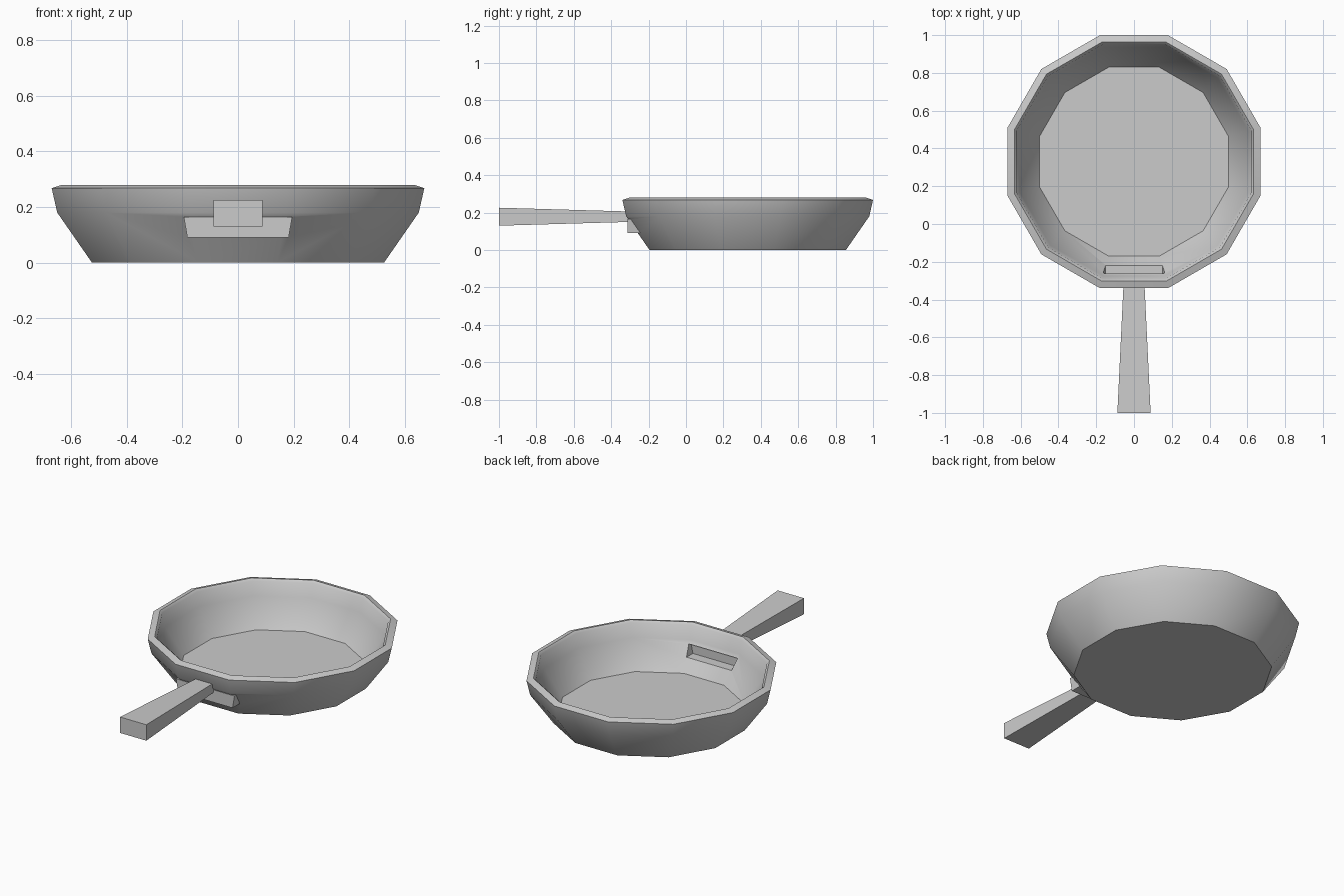
import bpy, bmesh, math

if "Cube" in bpy.data.objects:
    bpy.data.objects.remove(bpy.data.objects["Cube"])

PAN_Y = 0.33   # centre of the bowl
SIDES = 12


def finish(name, bm):
    bmesh.ops.recalc_face_normals(bm, faces=bm.faces)
    me = bpy.data.meshes.new(name)
    bm.to_mesh(me)
    bm.free()
    ob = bpy.data.objects.new(name, me)
    bpy.context.collection.objects.link(ob)
    return ob


def loft(name, rings):
    """Closed skin through a list of equal-length rings, capped at both ends."""
    bm = bmesh.new()
    loops = [[bm.verts.new(p) for p in r] for r in rings]
    n = len(rings[0])
    for a, b in zip(loops, loops[1:]):
        for i in range(n):
            j = (i + 1) % n
            bm.faces.new((a[i], a[j], b[j], b[i]))
    bm.faces.new(loops[0])
    bm.faces.new(loops[-1])
    return finish(name, bm)


def pan_ring(apothem, z):
    r = apothem / math.cos(math.pi / SIDES)
    angles = [2 * math.pi * (i + 0.5) / SIDES for i in range(SIDES)]
    return [(r * math.cos(a), PAN_Y + r * math.sin(a), z) for a in angles]


def rect_xz(y, hw, z0, z1):
    return [(-hw, y, z0), (hw, y, z0), (hw, y, z1), (-hw, y, z1)]


def wedge(name, section):
    """Mirrored prism from (half width, y, z) points."""
    return loft(name, [[(s * w, y, z) for w, y, z in section] for s in (-1, 1)])


# Bowl: outside wall, rim, inside wall, floor
profile = [(0.525, 0), (0.65, 0.18), (0.67, 0.268), (0.633, 0.28),
           (0.62, 0.268), (0.605, 0.185), (0.50, 0.03)]
pan = loft("pan_bowl", [pan_ring(a, z) for a, z in profile])

# Handle socket bulging from the wall, and its pocket on the inside
socket = wedge("socket", [(0.195, -0.312, 0.165), (0.182, -0.312, 0.09),
                          (0.182, -0.24, 0.09), (0.195, -0.285, 0.165)])
pocket = wedge("pocket_cutter", [(0.163, -0.28, 0.165), (0.15, -0.28, 0.104),
                                 (0.15, -0.18, 0.104), (0.163, -0.18, 0.165)])
bpy.context.view_layer.objects.active = pan
for helper, op in ((socket, 'UNION'), (pocket, 'DIFFERENCE')):
    helper.hide_render = True
    mod = pan.modifiers.new(helper.name, 'BOOLEAN')
    mod.operation = op
    mod.solver = 'EXACT'
    mod.object = helper
    bpy.ops.object.modifier_apply(modifier=mod.name)
    bpy.data.objects.remove(helper)

# Smooth walls, crisp floor and socket edges
pan.select_set(True)
bpy.ops.object.shade_smooth_by_angle(angle=math.radians(46))

# Handle: tapered bar, thicker at the free end
handle = loft("handle", [rect_xz(-1.0, 0.088, 0.13, 0.226),
                         rect_xz(-0.308, 0.055, 0.15, 0.206)])
